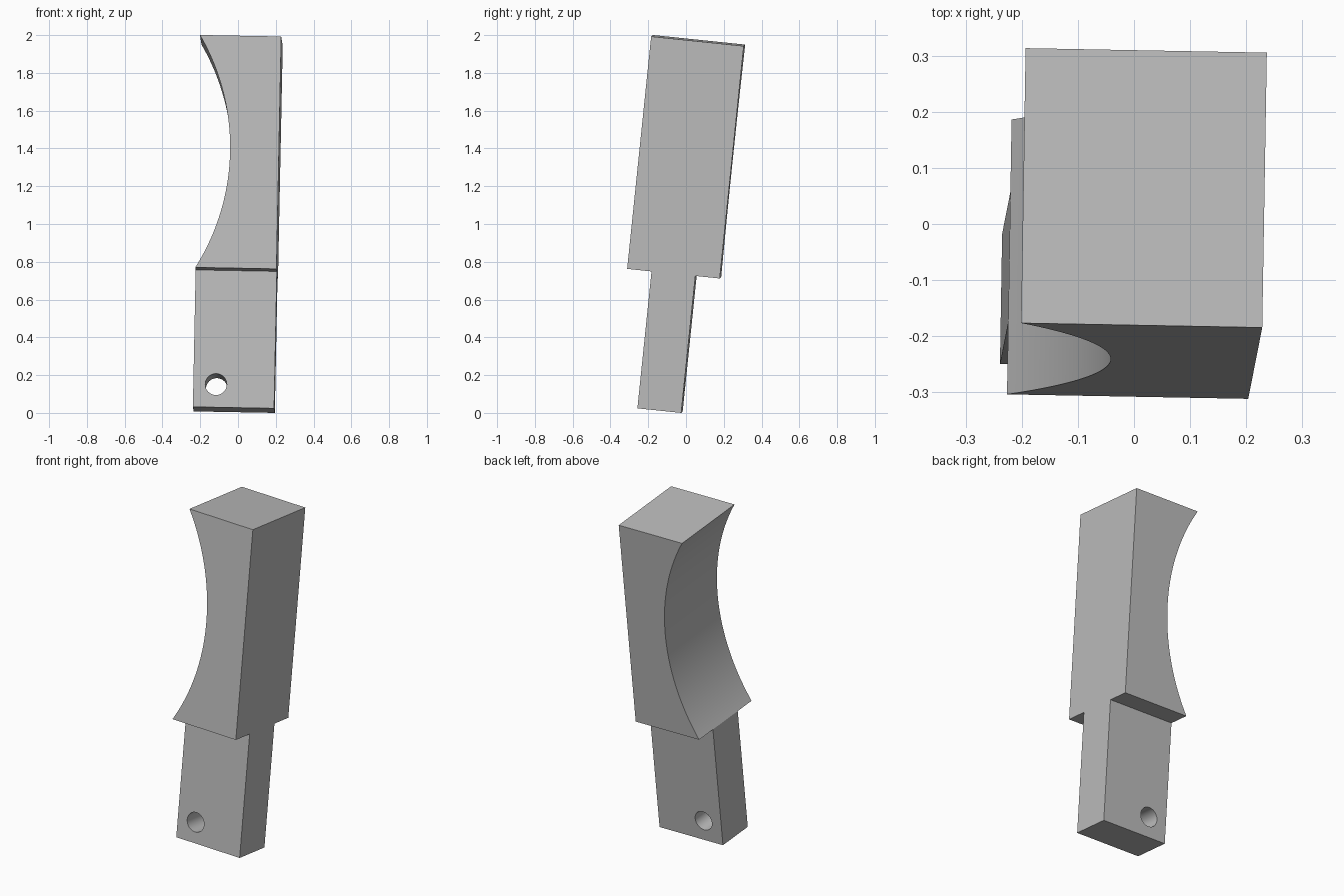
import bpy, bmesh, math
from mathutils import Matrix, Vector

if "Cube" in bpy.data.objects:
    bpy.data.objects.remove(bpy.data.objects["Cube"], do_unlink=True)

WIDTH, LENGTH, SHOULDER = 0.43, 1.966, 0.729
HEAD, TANG = 0.4926 / 2, 0.233 / 2      # half depths
SCOOP = 0.172                           # depth of the curved recess

grey = bpy.data.materials.new("plain grey")
grey.use_nodes = True
colour = (0.5, 0.5, 0.5, 1)
grey.diffuse_color = colour
grey.node_tree.nodes["Principled BSDF"].inputs["Base Color"].default_value = colour


def make_object(name, bm):
    bmesh.ops.recalc_face_normals(bm, faces=bm.faces)
    mesh = bpy.data.meshes.new(name)
    bm.to_mesh(mesh)
    bm.free()
    mesh.materials.append(grey)
    obj = bpy.data.objects.new(name, mesh)
    bpy.context.collection.objects.link(obj)
    return obj


def cut_cylinder(target, name, x, z, radius, sides):
    """Cut a cylinder running front to back out of the target."""
    bm = bmesh.new()
    bmesh.ops.create_cone(
        bm, cap_ends=True, segments=sides, radius1=radius, radius2=radius, depth=1,
        matrix=Matrix.Translation((x, 0, z)) @ Matrix.Rotation(math.pi / 2, 4, 'X'))
    cutter = make_object(name, bm)
    cutter.hide_render = True
    mod = target.modifiers.new(name, 'BOOLEAN')
    mod.operation, mod.solver, mod.object = 'DIFFERENCE', 'EXACT', cutter
    bpy.context.view_layer.objects.active = target
    bpy.ops.object.modifier_apply(modifier=name)
    bpy.data.objects.remove(cutter, do_unlink=True)


# Stepped side profile, extruded across the width
half = [(TANG, 0), (TANG, SHOULDER), (HEAD, SHOULDER), (HEAD, LENGTH)]
outline = half + [(-y, z) for y, z in reversed(half)]
bm = bmesh.new()
face = bm.faces.new([bm.verts.new((-WIDTH / 2, y, z)) for y, z in outline])
side = bmesh.ops.extrude_face_region(bm, geom=[face])
bmesh.ops.translate(bm, vec=(WIDTH, 0, 0),
                    verts=[g for g in side["geom"] if isinstance(g, bmesh.types.BMVert)])
grip = make_object("stepped_grip", bm)

# Curved recess along the head, pin hole in the tang
chord = (LENGTH - SHOULDER) / 2
radius = (chord ** 2 + SCOOP ** 2) / (2 * SCOOP)
cut_cylinder(grip, "recess_cutter", SCOOP - WIDTH / 2 - radius,
             SHOULDER + chord, radius, 256)
cut_cylinder(grip, "hole_cutter", -0.095, 0.122, 0.057, 48)

# Lean the whole part
up = Vector((0.0202, 0.1027, 0.9945)).normalized()
across = Vector((0.9996, -0.0186, -0.0184))
back = up.cross(across).normalized()
across = back.cross(up)
lean = Matrix((across, back, up)).transposed().to_4x4()
grip.data.transform(Matrix.Translation((-0.022, -0.1375, 0.016)) @ lean)

bpy.ops.object.select_all(action='DESELECT')
grip.select_set(True)
bpy.context.view_layer.objects.active = grip
bpy.ops.object.shade_smooth_by_angle(angle=math.radians(30))
